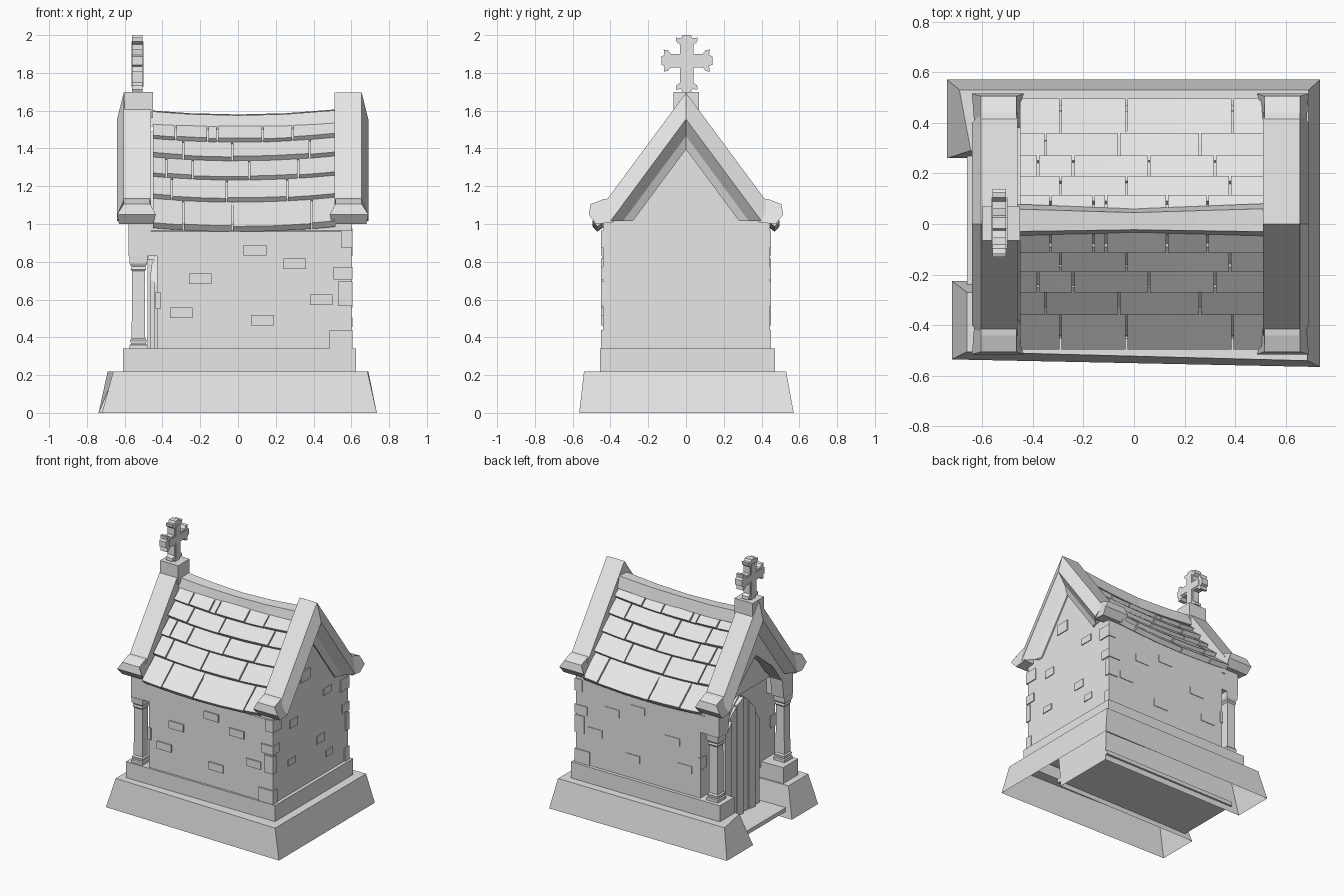
import bpy, bmesh, math

if "Cube" in bpy.data.objects:
    bpy.data.objects.remove(bpy.data.objects["Cube"])

stone = bpy.data.materials.new("grey stone")
stone.diffuse_color = (0.8, 0.8, 0.8, 1)
stone.use_nodes = True
stone.node_tree.nodes["Principled BSDF"].inputs["Base Color"].default_value = stone.diffuse_color


def finish(name, bm):
    bmesh.ops.recalc_face_normals(bm, faces=bm.faces)
    me = bpy.data.meshes.new(name)
    bm.to_mesh(me)
    bm.free()
    me.materials.append(stone)
    ob = bpy.data.objects.new(name, me)
    bpy.context.collection.objects.link(ob)
    return ob


def add_loft(bm, rings, open_start=False):
    """Skin a chain of equal closed rings and cap the ends."""
    vs = [[bm.verts.new(p) for p in r] for r in rings]
    n = len(vs[0])
    for a, b in zip(vs, vs[1:]):
        for i in range(n):
            j = (i + 1) % n
            bm.faces.new((a[i], a[j], b[j], b[i]))
    if not open_start:
        bm.faces.new(vs[0])
    bm.faces.new(vs[-1][::-1])


def loft(name, *rings, open_start=False):
    bm = bmesh.new()
    add_loft(bm, rings, open_start)
    return finish(name, bm)


def prism_x(name, yz, x0, x1):
    return loft(name, [(x0, y, z) for y, z in yz], [(x1, y, z) for y, z in yz])


def add_box(bm, x0, x1, y0, y1, z0, z1):
    q = [(x0, y0), (x1, y0), (x1, y1), (x0, y1)]
    add_loft(bm, [[(x, y, z0) for x, y in q], [(x, y, z1) for x, y in q]])


def boxes(name, *specs):
    bm = bmesh.new()
    for s in specs:
        add_box(bm, *s)
    return finish(name, bm)


# Two-tier U-shaped plinth, open towards the door on -x and hollow below
bottom = [(-.738, .57), (.735, .57), (.735, -.565), (-.72, -.535), (-.72, -.225), (.48, -.225), (.48, .26), (-.738, .26)]
top = [(-.69, .53), (.69, .53), (.685, -.54), (-.66, -.505), (-.66, -.27), (.48, -.245), (.48, .27), (-.645, .29)]
tier = [(-.61, .47), (.625, .47), (.625, -.455), (-.61, -.455), (-.61, -.28), (.48, -.25), (.48, .28), (-.61, .3)]
loft("plinth", *[[(x, y, z) for x, y in ring] for ring, z in
                 ((bottom, 0), (top, .22), (tier, .22), (tier, .34))], open_start=True)

# Entrance floor
boxes("entrance_floor", (-.66, .48, -.26, .28, .04, .07))

# Chapel walls with gable
prism_x("walls", [(-.44, .3), (.445, .3), (.445, 1.0), (0, 1.5), (-.44, 1.0)], -.43, .6)

# Porch front with pointed arch, and its side beams
arch = [(.33, .83), (.31, .97), (.2, 1.12), (0, 1.28), (-.2, 1.12), (-.31, .97), (-.33, .83)]
prism_x("porch_arch", [(-.44, .83), (-.44, 1.0), (0, 1.5), (.44, 1.0), (.44, .83)] + arch, -.58, -.48)
boxes("porch_beams", *[(-.5, -.41, min(s * .34, s * .44), max(s * .34, s * .44), .83, 1.0) for s in (-1, 1)])

# Door: pointed backing plate and uneven planks
def arch_top(y):
    t = min(abs(y) / .22, 1)
    return .95 - .1 * t - .17 * t * t

ys = [-.22 + .44 * i / 10 for i in range(11)]
prism_x("door_panel", [(-.22, .05), (.22, .05)] + [(y, arch_top(y)) for y in reversed(ys)], -.445, -.42)
bm = bmesh.new()
for i in range(6):
    a, b = -.205 + i * .069, -.205 + i * .069 + .06
    d = .012 * (i % 2)
    pts = [(a, .07), (b, .07), (b, arch_top(b) - .01), (a, arch_top(a) - .01)]
    add_loft(bm, [[(-.44, y, z) for y, z in pts],
                  [(-.455 - d - (.012 if y == a else 0), y, z) for y, z in pts]])
finish("door_planks", bm)

# Square columns with moulded feet and capitals
profile = [(.34, .047), (.36, .047), (.365, .04), (.385, .044), (.395, .036), (.75, .034),
           (.76, .041), (.775, .037), (.79, .046), (.83, .048)]
for side, s in (("left", 1), ("right", -1)):
    loft("column_" + side, *[[(-.527 + i * r, s * .395 + j * r, z) for i, j in ((-1, -1), (1, -1), (1, 1), (-1, 1))]
                             for z, r in profile])

# Roof core under the tiles
prism_x("roof_core", [(-.445, .96), (.445, .96), (0, 1.49)], -.46, .55)


def sag(x):
    return -.025 * (1 - (x / .5) ** 2)


# Overlapping sagging tile rows: (y top, z top, y bottom, z bottom, joints)
rows = [(.02, 1.555, .115, 1.475, (-.33, -.16, -.11, .13, .29)),
        (.09, 1.465, .19, 1.38, (-.29, -.03, .38)),
        (.17, 1.36, .27, 1.275, (-.38, -.24, .06, .32)),
        (.25, 1.26, .36, 1.16, (-.35, -.06, .26)),
        (.33, 1.15, .495, 1.012, (-.29, -.03, .39))]
bm = bmesh.new()
for s in (-1, 1):
    for n, (y0, z0, y1, z1, joints) in enumerate(rows):
        edges = (-.455,) + joints + (.52,)
        for i, (a, b) in enumerate(zip(edges, edges[1:])):
            lift = .004 * ((i + n) % 2)
            a, b = a + .004, b - .004
            sec = [(y0, z0), (y1, z1 + lift), (y1 - .025, z1 - .028), (y0 - .02, z0 - .05)]
            m = (a + b) / 2
            add_loft(bm, [[(x, s * y, z + sag(x)) for y, z in sec] for x in (a, m, b)])
finish("roof_tiles", bm)

# Sagging ridge cap
ridge = [(-.05, 1.52), (-.03, 1.6), (.06, 1.605), (.08, 1.52)]
loft("ridge_cap", *[[(x, y * (1 - .25 * (1 - abs(x) * 2)), z + sag(x)) for y, z in ridge]
                    for x in (-.46, -.25, 0, .25, .52)])

# Gable copings with kneeler stones at both ends
section = [(.51, 0), (.655, 0), (.69, -.14), (.63, -.23), (.61, -.3), (.51, -.3)]
kneel = [(.38, 1.01), (.475, 1.0), (.515, 1.05), (.505, 1.105), (.44, 1.13), (.38, 1.14)]
for name, fx in (("back", lambda x: x), ("front", lambda x: .05 - x)):
    rings = []
    for s in (-1, 0, 1):
        ring = []
        for x, h in section:
            y = min(.44, (.68 + h) / 1.35) * abs(s)
            ring.append((fx(x), s * y, 1.695 + h - 1.35 * y))
        rings.append(ring)
    loft("gable_coping_" + name, *rings)
    for side, s in (("left", 1), ("right", -1)):
        # wide at mid height, narrowing to the coping width on top
        lo = [(fx(.515 if z > 1.1 else .50 if z < 1.02 else .485), s * y, z) for y, z in kneel]
        hi = [(fx(.655 if z > 1.1 else .68 if z < 1.02 else .69), s * y, z) for y, z in kneel]
        loft("kneeler_" + name + "_" + side, lo, hi)

# Cross on its block: flared arms by rotation, lower arm longer
boxes("cross_block", (-.6, -.45, -.065, .07, 1.56, 1.7))
arm = [(.036, .036), (.085, .036), (.1, .055), (.122, .058), (.118, .03),
       (.135, .022), (.135, -.022), (.118, -.03), (.122, -.058), (.1, -.055), (.085, -.036)]
slim = [(.024, .024), (.1, .024), (.1, -.024)]


def cross_outline(pts, stretch):
    out = []
    for c, s in ((1, 0), (0, -1), (-1, 0), (0, 1)):
        for a, b in pts:
            y, z = a * c - b * s, a * s + b * c
            out.append((y + .004, 1.865 + (z - stretch if z < -.08 else z)))
    return out


prism_x("cross", cross_outline(arm, .032), -.56, -.505)
prism_x("cross_raised_face", cross_outline(slim, .04), -.563, -.5)

# Scattered proud stones and corner quoins
d = .006
specs = []
for y, z, w, h in ((-.06, 1.16, .11, .08), (-.225, .58, .09, .045), (.2, .95, .1, .05),
                   (.12, .62, .09, .06), (-.2, .86, .09, .06), (.22, .48, .08, .05)):
    specs.append((.58, .6 + d, y - w / 2, y + w / 2, z - h / 2, z + h / 2))
for s in (-1, 1):
    for x, z in ((.09, .86), (-.2, .71), (-.3, .53), (.3, .79), (.13, .49), (.44, .6)):
        y0, y1 = sorted((s * .42, s * (.443 + d)))
        specs.append((x - .06, x + .06, y0, y1, z - .028, z + .028))
    for z, h, lx, ly in ((.92, .09, .06, .1), (.74, .065, .1, .08), (.63, .13, .075, .04), (.39, .1, .12, .05)):
        y0, y1 = sorted((s * (.45 - ly), s * .451))
        specs.append((.605 - lx, .607, y0, y1, z - h / 2, z + h / 2))
    y0, y1 = sorted((s * .38, s * .45))
    specs.append((-.436, -.41, y0, y1, .55, .64))
boxes("proud_stones", *specs)
